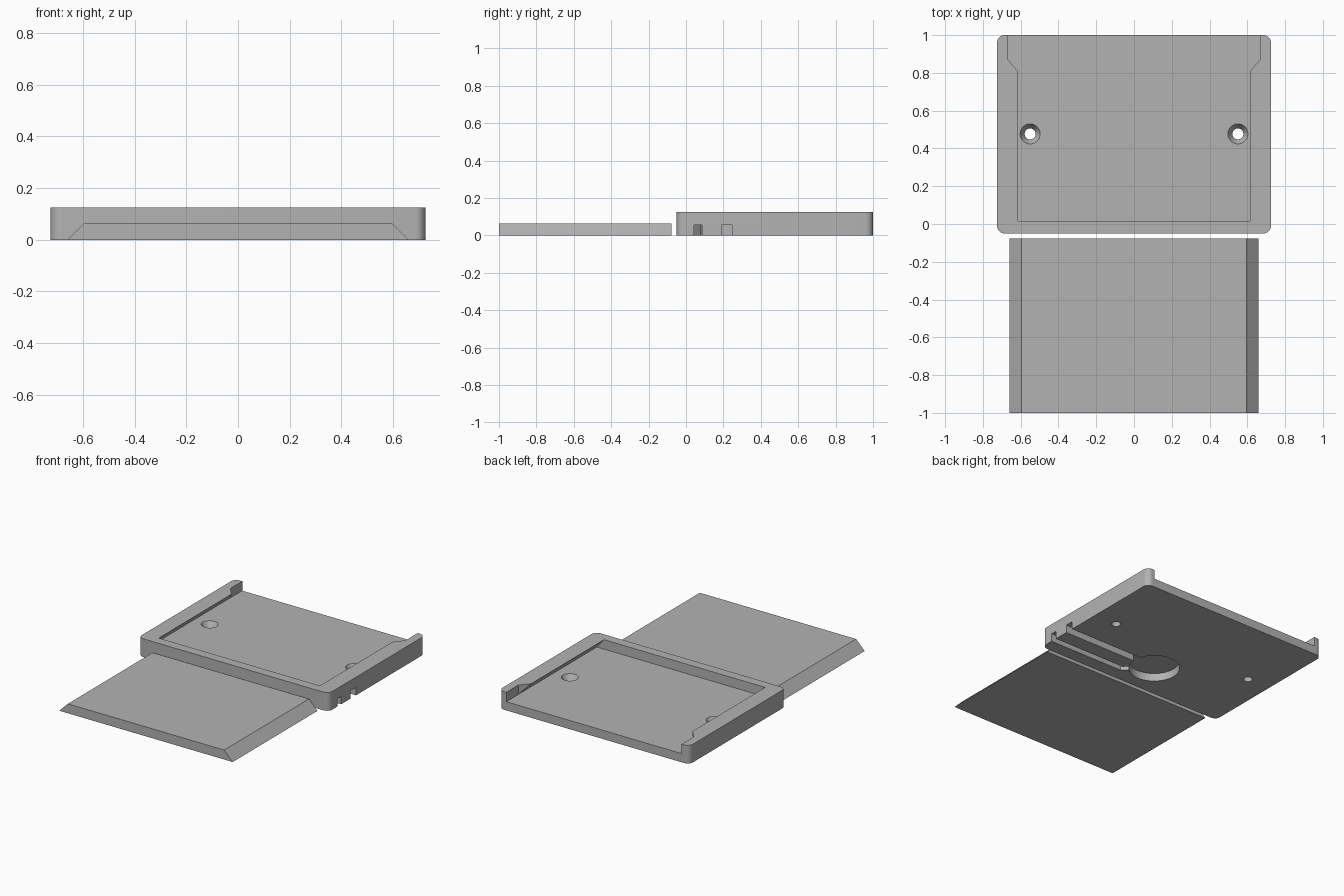
import bpy, bmesh, math

if "Cube" in bpy.data.objects:
    bpy.data.objects.remove(bpy.data.objects["Cube"])

grey = bpy.data.materials.new("plain grey")
grey.diffuse_color = (0.45, 0.45, 0.45, 1)
grey.use_nodes = True
grey.node_tree.nodes["Principled BSDF"].inputs["Base Color"].default_value = grey.diffuse_color


def prism(name, pts, lo, hi, axis="z"):
    """Extrude a closed 2D outline along z (outline in xy) or y (outline in xz)."""
    bm = bmesh.new()
    place = (lambda a, b, h: (a, b, h)) if axis == "z" else (lambda a, b, h: (a, h, b))
    low = [bm.verts.new(place(a, b, lo)) for a, b in pts]
    high = [bm.verts.new(place(a, b, hi)) for a, b in pts]
    bm.faces.new(low)
    bm.faces.new(high)
    n = len(pts)
    for i in range(n):
        j = (i + 1) % n
        bm.faces.new((low[i], low[j], high[j], high[i]))
    return finish(name, bm)


def lathe(name, x, y, rings, n=48):
    """Closed turned solid from (radius, z) rings."""
    bm = bmesh.new()
    loops = [[bm.verts.new((x + r * math.cos(2 * math.pi * k / n),
                            y + r * math.sin(2 * math.pi * k / n), z))
              for k in range(n)] for r, z in rings]
    for a, b in zip(loops, loops[1:]):
        for k in range(n):
            bm.faces.new((a[k], a[(k + 1) % n], b[(k + 1) % n], b[k]))
    bm.faces.new(loops[0])
    bm.faces.new(loops[-1])
    return finish(name, bm)


def finish(name, bm):
    bmesh.ops.recalc_face_normals(bm, faces=bm.faces)
    me = bpy.data.meshes.new(name)
    bm.to_mesh(me)
    bm.free()
    me.materials.append(grey)
    ob = bpy.data.objects.new(name, me)
    bpy.context.collection.objects.link(ob)
    return ob


def cut(target, cutter):
    mod = target.modifiers.new(cutter.name, "BOOLEAN")
    mod.operation, mod.solver, mod.object = "DIFFERENCE", "EXACT", cutter
    bpy.context.view_layer.objects.active = target
    bpy.ops.object.modifier_apply(modifier=mod.name)
    bpy.data.objects.remove(cutter)


# Housing: block with rounded vertical corners
W, Y0, Y1, H, R, FLOOR = 0.725, -0.05, 1.0, 0.125, 0.04, 0.06
outline = []
for cx, cy, start in ((W - R, Y1 - R, 0), (R - W, Y1 - R, 90),
                      (R - W, Y0 + R, 180), (W - R, Y0 + R, 270)):
    for k in range(9):
        a = math.radians(start + k * 90 / 8)
        outline.append((cx + R * math.cos(a), cy + R * math.sin(a)))
housing = prism("housing", outline, 0, H)

# Dovetail slot, open at the back, slightly extended above the rim
t = 0.01 * 0.055 / (H - FLOOR)
cut(housing, prism("dovetail_cutter", [(-0.668, FLOOR), (0.668, FLOOR),
    (0.613 - t, H + 0.01), (t - 0.613, H + 0.01)], 0.015, 1.1, "y"))

# Flared mouth of the slot
cut(housing, prism("mouth_cutter", [(-0.667, 1.1), (-0.667, 0.87), (-0.612, 0.805),
    (0.612, 0.805), (0.667, 0.87), (0.667, 1.1)], FLOOR, H + 0.02))

# Countersunk screw holes
for x in (-0.55, 0.55):
    cut(housing, lathe("screw_cutter", x, 0.477,
        [(0.029, -0.02), (0.029, 0.02), (0.053, FLOOR), (0.053, FLOOR + 0.012)]))

# Round pocket and two cable channels underneath, leaving through the right side
D = 0.055
cut(housing, lathe("pocket_cutter", 0, 0.2, [(0.163, -0.02), (0.163, D)], 64))
cut(housing, prism("straight_channel_cutter",
    [(0.05, 0.19), (0.8, 0.19), (0.8, 0.247), (0.05, 0.247)], -0.02, D))
cut(housing, prism("bent_channel_cutter",
    [(0.8, 0.044), (0.8, 0.086), (0.165, 0.086), (0.08, 0.17), (0.05, 0.14), (0.148, 0.044)],
    -0.02, D))

# Sliding cover with matching bevelled sides
cover = prism("sliding_cover", [(-0.66, 0), (0.66, 0), (0.595, 0.065), (-0.595, 0.065)],
              -1.0, -0.078, "y")

# Smooth the round walls, keep edges crisp
for ob in (housing, cover):
    bpy.ops.object.select_all(action="DESELECT")
    ob.select_set(True)
    bpy.context.view_layer.objects.active = ob
    bpy.ops.object.shade_smooth_by_angle(angle=math.radians(30))
